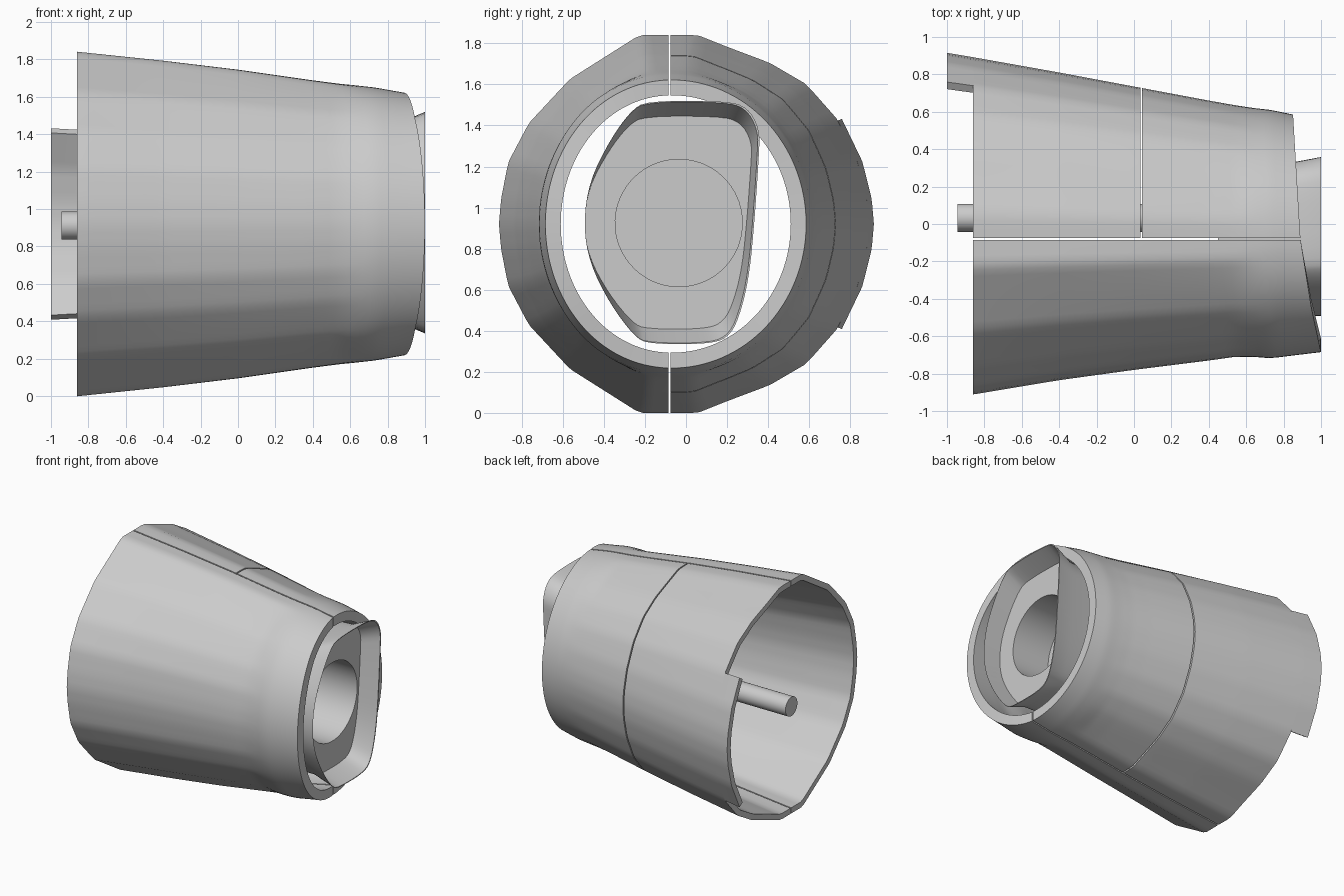
import bpy, bmesh, math

cube = bpy.data.objects.get("Cube")
if cube:
    bpy.data.objects.remove(cube, do_unlink=True)

grey = bpy.data.materials.new("plain_grey")
grey.use_nodes = True
grey.diffuse_color = (0.6, 0.6, 0.6, 1)
grey.node_tree.nodes["Principled BSDF"].inputs["Base Color"].default_value = (0.6, 0.6, 0.6, 1)

SEAM, MID, GAP = -0.08, 0.92, 0.005

# Half widths, height and roundness of the shell along its length
STATIONS = [  # x, front width, back width, half height, roundness
    (-1.0, 0.84, 0.99, 0.935, 0), (-0.85, 0.825, 0.965, 0.92, 0),
    (-0.4, 0.75, 0.885, 0.873, 0.05), (0, 0.695, 0.81, 0.825, 0.15),
    (0.4, 0.645, 0.735, 0.768, 0.3), (0.54, 0.625, 0.71, 0.75, 0.45),
    (0.64, 0.625, 0.695, 0.74, 0.85), (0.73, 0.633, 0.685, 0.73, 1),
    (0.9, 0.612, 0.65, 0.70, 1), (1.0, 0.6, 0.63, 0.688, 1)]

# Upper quarter outlines of the wide mouth: distance from seam, height
FRONT = [(0.825, 0), (0.815, 0.12), (0.78, 0.3), (0.68, 0.49), (0.48, 0.705), (0.14, 0.92), (0, 0.92)]
BACK = [(0.965, 0), (0.955, 0.12), (0.91, 0.3), (0.81, 0.51), (0.66, 0.68),
        (0.48, 0.785), (0.28, 0.86), (0.13, 0.92), (0, 0.92)]


def lerp_table(table, x):
    for a, b in zip(table, table[1:]):
        if x <= b[0]:
            t = max(0, (x - a[0]) / (b[0] - a[0]))
            return [p + (q - p) * t for p, q in zip(a, b)]
    return list(table[-1])


def unit_table(points):
    w, h = points[0][0], points[-1][1]
    return [(math.atan2(v / h, u / w), u / w, v / h) for u, v in points]


OUTLINES = {-1: unit_table(FRONT), 1: unit_table(BACK)}


def shell_point(side, angle, x, inset):
    _, wf, wb, h, rnd = lerp_table(STATIONS, x)
    w = wf if side < 0 else wb
    _, u, v = lerp_table(OUTLINES[side], abs(angle))
    u += (math.cos(angle) - u) * rnd
    v += (math.sin(abs(angle)) - v) * rnd
    if inset:
        u, v = u * (w - inset) / w, v * (h - inset) / h
    return (x, SEAM + side * (GAP + u * w), MID + math.copysign(v * h, angle))


def slanted_end(side, angle):
    y = shell_point(side, angle, 0.9, 0)[1]
    return lerp_table([(-0.7, 1.0), (-0.45, 0.948), (-0.08, 0.89), (0.58, 0.85)], y)[1]


def finish(name, bm):
    bmesh.ops.recalc_face_normals(bm, faces=bm.faces)
    mesh = bpy.data.meshes.new(name)
    bm.to_mesh(mesh)
    bm.free()
    mesh.materials.append(grey)
    obj = bpy.data.objects.new(name, mesh)
    bpy.context.collection.objects.link(obj)
    bpy.ops.object.select_all(action='DESELECT')
    obj.select_set(True)
    bpy.context.view_layer.objects.active = obj
    bpy.ops.object.shade_smooth_by_angle(angle=math.radians(28))
    return obj


def shell_panel(name, side, span, start, end, cols=30, rows=64):
    """Thick curved panel between two x limits over an angular span."""
    bm = bmesh.new()
    layers = []
    for inner in (False, True):
        grid = []
        for i in range(rows + 1):
            a = span * (2 * i / rows - 1)
            stop = end(side, a) if callable(end) else end
            line = []
            for j in range(cols + 1):
                x = start + (stop - start) * j / cols
                thick = 0.045 + 0.03 * max(0, min(1, (x - 0.3) / 0.5))
                line.append(bm.verts.new(shell_point(side, a, x, thick if inner else 0)))
            grid.append(line)
        layers.append(grid)
    for g in layers:
        for i in range(rows):
            for j in range(cols):
                bm.faces.new((g[i][j], g[i + 1][j], g[i + 1][j + 1], g[i][j + 1]))
    # Close the four edges between the outer and inner skins
    out, inn = layers
    for j in (0, cols):
        for i in range(rows):
            bm.faces.new((out[i][j], out[i + 1][j], inn[i + 1][j], inn[i][j]))
    for i in (0, rows):
        for j in range(cols):
            bm.faces.new((out[i][j], out[i][j + 1], inn[i][j + 1], inn[i][j]))
    return finish(name, bm)


# Shell panels, separated by thin gaps
HALF = math.pi / 2
shell_panel("front_shell", -1, HALF, -0.86, slanted_end, 40)
shell_panel("back_shell_wide", 1, HALF, -0.86, 0.034)
shell_panel("back_shell_narrow", 1, HALF, 0.044, slanted_end)
shell_panel("back_tab", 1, math.radians(33), -1.0, -0.858, 4, 24)

# Rounded D-shaped nozzle with a flared lip and a blind round bore
outline = [(-0.5, 0.92), (-0.47, 1.13), (-0.37, 1.33), (-0.27, 1.47), (-0.19, 1.52),
           (0.19, 1.52), (0.3, 1.49), (0.36, 1.38), (0.355, 1.25), (0.335, 0.95),
           (0.31, 0.68), (0.27, 0.5), (0.22, 0.38), (0.13, 0.335), (-0.18, 0.335),
           (-0.25, 0.37), (-0.37, 0.53), (-0.47, 0.73)]
for _ in range(2):  # corner cutting
    outline = [tuple(p[k] * w + q[k] * (1 - w) for k in (0, 1))
               for p, q in zip(outline, outline[1:] + outline[:1]) for w in (0.75, 0.25)]


def d_ring(x, sy, sz):
    return [(x, -0.5 + (y + 0.5) * sy, MID + (z - MID) * sz) for y, z in outline]


def round_ring(x, r, cy=-0.035, cz=0.925):
    angles = [math.atan2(z - cz, y - cy) for y, z in outline]
    return [(x, cy + r * math.cos(a), cz + r * math.sin(a)) for a in angles]


bm = bmesh.new()
rings = [d_ring(0.45, 0.94, 0.86), d_ring(0.84, 0.965, 0.885), d_ring(1.0, 1, 1),
         d_ring(1.0, 0.99, 0.99), d_ring(0.85, 0.955, 0.875),
         round_ring(0.85, 0.31), round_ring(0.52, 0.31)]
loops = [[bm.verts.new(p) for p in ring] for ring in rings]
for a, b in zip(loops, loops[1:]):
    for k in range(len(a)):
        n = (k + 1) % len(a)
        bm.faces.new((a[k], a[n], b[n], b[k]))
bm.faces.new(loops[0])
bm.faces.new(loops[-1])
finish("nozzle", bm)

# Central rod reaching out of the wide mouth
bm = bmesh.new()
bmesh.ops.create_cone(bm, cap_ends=True, segments=32, radius1=0.075, radius2=0.075, depth=1.4)
rod = finish("rod", bm)
rod.rotation_euler = (0, HALF, 0)
rod.location = (-0.245, 0.033, 0.912)
